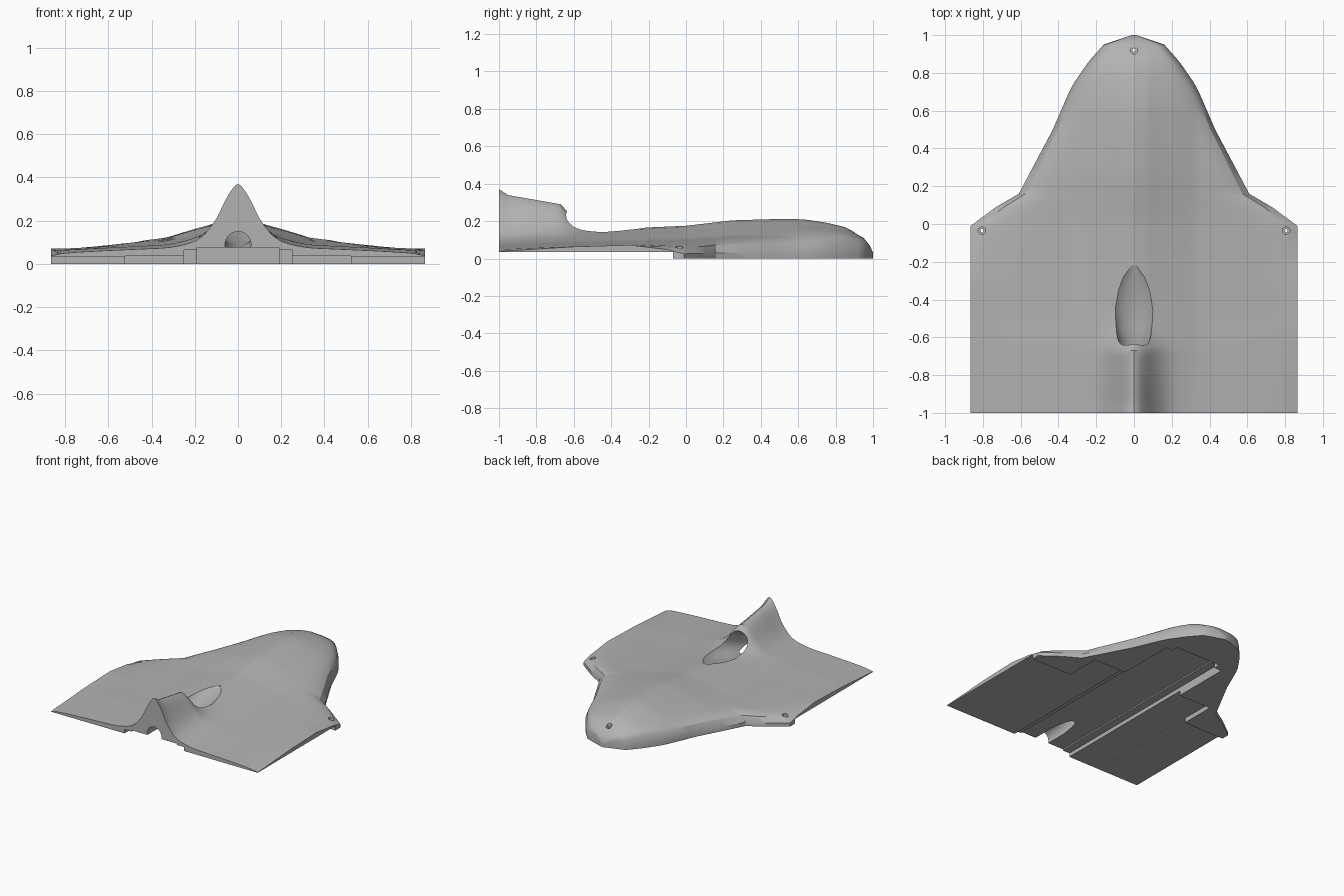
import bpy, bmesh, math

if "Cube" in bpy.data.objects:
    bpy.data.objects.remove(bpy.data.objects["Cube"], do_unlink=True)

grey = bpy.data.materials.new("plain grey")
grey.use_nodes = True
colour = (0.45, 0.45, 0.45, 1)
grey.diffuse_color = colour
grey.node_tree.nodes["Principled BSDF"].inputs["Base Color"].default_value = colour


def curve(points):
    """Piecewise linear function through (position, value) points."""
    def value(p):
        if p <= points[0][0]:
            return points[0][1]
        for (a, va), (b, vb) in zip(points, points[1:]):
            if p <= b:
                return va + (vb - va) * (p - a) / (b - a)
        return points[-1][1]
    return value


# Lengthwise curves: half width, spine height, rim height, fin height
half_width = curve([(-1, .865), (-.01, .865), (.09, .73), (.16, .61), (.5, .43),
                    (.73, .33), (.86, .24), (.95, .16), (1, .012)])
spine = curve([(-1, .125), (-.67, .15), (-.45, .155), (0, .175), (.25, .204), (.45, .21),
               (.63, .21), (.76, .19), (.86, .165), (.95, .11), (.985, .065), (1, .03)])
rim = curve([(-1, .038), (-.6, .063), (-.3, .072), (-.1, .048), (-.01, .025),
             (.16, .03), (.8, .04), (1, .02)])
fin = curve([(-1, .245), (-.95, .21), (-.67, .14), (-.6, .06), (-.55, .025), (-.45, 0)])

# Crosswise curves: body slope and fin flare
slope = curve([(0, 1), (.07, .95), (.13, .86), (.2, .77), (.33, .59), (.6, .5), (.865, .42)])
flare = curve([(0, 1), (.02, .96), (.05, .78), (.08, .55), (.1, .38), (.15, .14),
               (.2, .03), (.25, 0)])


def top_height(x, y):
    t = min(abs(x) / half_width(y), 1)
    body = spine(y) * slope(abs(x))
    edge = rim(y)
    return edge + (body - edge) * math.sqrt(1 - t ** 8) + fin(y) * flare(abs(x))


def mesh_object(name, bm):
    bmesh.ops.recalc_face_normals(bm, faces=bm.faces)
    mesh = bpy.data.meshes.new(name)
    bm.to_mesh(mesh)
    bm.free()
    obj = bpy.data.objects.new(name, mesh)
    bpy.context.collection.objects.link(obj)
    mesh.materials.append(grey)
    return obj


def loft(name, rings):
    """Closed solid through rings of equal size, capped at both ends."""
    bm = bmesh.new()
    rows = [[bm.verts.new(p) for p in ring] for ring in rings]
    for a, b in zip(rows, rows[1:]):
        for i in range(len(a)):
            j = (i + 1) % len(a)
            bm.faces.new((a[i], a[j], b[j], b[i]))
    bm.faces.new(rows[0])
    bm.faces.new(rows[-1])
    return mesh_object(name, bm)


def box(name, half, y_end, top):
    ends = [(-half, -.2), (half, -.2), (half, top), (-half, top)]
    return loft(name, [[(x, y, z) for x, z in ends] for y in (-1.2, y_end)])


def cylinder(name, x, y, radius, low):
    angles = [math.tau * i / 20 for i in range(20)]
    return loft(name, [[(x + radius * math.cos(a), y + radius * math.sin(a), z)
                        for a in angles] for z in (low, .5)])


# Winged hull with a flared tail fin
stations = sorted({-1 + i / 20 for i in range(38)}
                  | {-.97, -.67, -.63, -.575, -.01, .09, .16, .88, .92, .95, .97, .985, 1})
steps = 22
fractions = [math.copysign((abs(i) / steps) ** 1.3, i) for i in range(-steps, steps + 1)]
sections = []
for y in stations:
    w = half_width(y)
    sections.append([(-w, y, 0)] + [(w * f, y, top_height(w * f, y)) for f in fractions]
                    + [(w, y, 0)])
hull = loft("winged_hull", sections)

# Underside recesses
cutters = [box("wing_recess", 1, -.07, .035),
           box("panel_recess", .522, .2, .0355),
           box("channel_recess", .25, .65, .065),
           box("centre_recess", .19, .7, .075)]

# Air duct: y, half width, bottom, top
duct = [(-1.1, .06, .03, .15), (-.85, .06, .03, .15), (-.72, .065, .06, .2),
        (-.63, .08, .08, .255), (-.55, .1, .09, .27), (-.45, .115, .1, .26),
        (-.35, .105, .125, .25), (-.28, .08, .142, .24), (-.22, .03, .16, .23)]
angles = [math.tau * i / 28 for i in range(28)]
cutters.append(loft("air_duct", [
    [(w * math.cos(a), y, (low + high) / 2 + (high - low) / 2 * math.sin(a)) for a in angles]
    for y, w, low, high in duct]))

# Screw holes with counterbores
for x, y, seat in ((0, .92, .11), (.805, -.035, .032), (-.805, -.035, .032)):
    cutters.append(cylinder("counterbore", x, y, .02, seat))
    cutters.append(cylinder("screw_hole", x, y, .009, -.1))

bpy.context.view_layer.objects.active = hull
for cutter in cutters:
    cutter.hide_render = True
    mod = hull.modifiers.new("cut", "BOOLEAN")
    mod.operation = "DIFFERENCE"
    mod.solver = "EXACT"
    mod.object = cutter
    bpy.ops.object.modifier_apply(modifier=mod.name)
    bpy.data.objects.remove(cutter, do_unlink=True)

bpy.ops.object.select_all(action="DESELECT")
hull.select_set(True)
bpy.ops.object.shade_smooth_by_angle(angle=math.radians(30))
